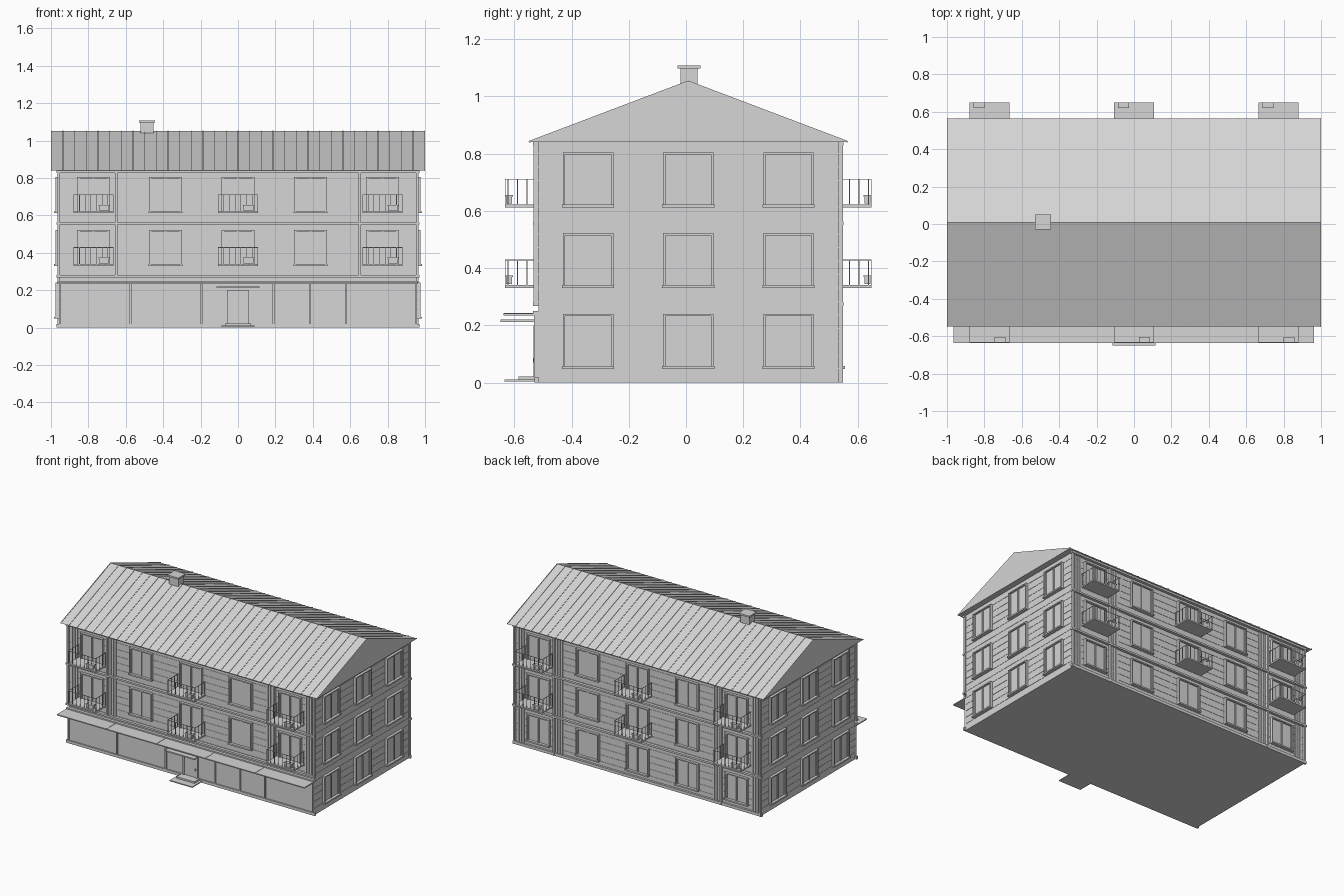
import bpy, bmesh, math
from mathutils import Matrix, Vector

if "Cube" in bpy.data.objects:
    bpy.data.objects.remove(bpy.data.objects["Cube"])

grey = bpy.data.materials.new("plain_grey")
grey.diffuse_color = (0.67, 0.67, 0.67, 1)
grey.use_nodes = True
grey.node_tree.nodes["Principled BSDF"].inputs["Base Color"].default_value = grey.diffuse_color

CY, HX, HY = 0.008, 0.958, 0.523      # building centre and half sizes
EAVE, RIDGE, ROOF_HY = 0.841, 1.052, 0.557
parts = {}


def mesh_for(name):
    return parts.setdefault(name, bmesh.new())


def box(name, x0, x1, y0, y1, z0, z1):
    m = Matrix.Translation(((x0 + x1) / 2, (y0 + y1) / 2, (z0 + z1) / 2)) @ Matrix.Diagonal(
        (abs(x1 - x0), abs(y1 - y0), abs(z1 - z0), 1))
    bmesh.ops.create_cube(mesh_for(name), size=1, matrix=m)


def wall_box(name, side, u0, u1, v0, v1, z0, z1):
    """Box on a facade: u runs along the wall, v points out of it."""
    if side == "front":
        box(name, u0, u1, CY - HY - v0, CY - HY - v1, z0, z1)
    elif side == "back":
        box(name, -u0, -u1, CY + HY + v0, CY + HY + v1, z0, z1)
    elif side == "right":
        box(name, HX + v0, HX + v1, CY + u0, CY + u1, z0, z1)
    else:
        box(name, -HX - v0, -HX - v1, CY - u0, CY - u1, z0, z1)


def window(side, u, z):
    w, h = 0.088, 0.19
    n = side + "_windows"
    wall_box(n, side, u - w, u + w, -0.002, 0.006, z, z + h)              # glass
    for s in (-1, 1):
        wall_box(n, side, u + s * w, u + s * (w - 0.008), 0, 0.018, z, z + h)
        wall_box(n, side, u + s * 0.001, u + s * 0.006, 0, 0.011, z, z + h)
        wall_box(n, side, u + s * (w - 0.008), u + s * (w - 0.014), 0, 0.011, z, z + h)
    wall_box(n, side, u - w, u + w, 0, 0.018, z + h - 0.008, z + h)
    wall_box(n, side, u - w - 0.003, u + w + 0.003, 0, 0.025, z - 0.002, z + 0.008)


def balcony(side, u, z):
    n = side + "_balconies"
    w, d, t, r = 0.107, 0.118, 0.003, z + 0.1
    wall_box(n, side, u - w, u + w, 0, d, z, z + 0.01)                    # slab
    wall_box(n, side, u - w, u + w, d - t, d, r - t, r)                   # rails
    for s in (-1, 1):
        wall_box(n, side, u + s * w, u + s * (w - t), 0, d, r - t, r)
        for k in range(4):
            v = 0.006 + k * 0.033
            wall_box(n, side, u + s * w, u + s * (w - t), v, v + t, z, r)
    for k in range(8):
        c = u - w + (2 * w - t) * k / 7
        wall_box(n, side, c, c + t, d - t, d, z, r)
    wall_box(side + "_planters", side, u + 0.03, u + 0.083, d - 0.025, d - 0.004, z + 0.014, z + 0.038)
    wall_box(side + "_planters", side, u + 0.027, u + 0.086, d - 0.028, d - 0.001, z + 0.038, z + 0.044)


# Main block
box("walls", -HX, HX, CY - HY, CY + HY, 0, EAVE)

# Roof prism
bm = mesh_for("roof")
prof = [(CY - ROOF_HY, EAVE), (CY + ROOF_HY, EAVE), (CY, RIDGE)]
a = [bm.verts.new((-1, y, z)) for y, z in prof]
b = [bm.verts.new((1, y, z)) for y, z in prof]
bm.faces.new(a)
bm.faces.new(b)
for i in range(3):
    j = (i + 1) % 3
    bm.faces.new((a[i], a[j], b[j], b[i]))

# Standing seams on both slopes
slope = math.atan2(RIDGE - EAVE, ROOF_HY)
length = math.hypot(RIDGE - EAVE, ROOF_HY)
for s in (-1, 1):
    for k in range(33):
        x = -0.998 + 1.996 * k / 32
        m = (Matrix.Translation((x, CY + s * ROOF_HY / 2, (EAVE + RIDGE) / 2))
             @ Matrix.Rotation(-s * slope, 4, 'X') @ Matrix.Diagonal((0.004, length, 0.006, 1)))
        bmesh.ops.create_cube(mesh_for("roof_seams"), size=1, matrix=m)

# Chimney
box("chimney", -0.522, -0.451, -0.02, 0.04, 0.98, 1.097)
box("chimney", -0.53, -0.444, -0.03, 0.05, 1.097, 1.108)

# Windows, balconies, cladding lines
FLOORS = (0.05, 0.332, 0.614)
COLS = (-0.772, -0.388, 0, 0.388, 0.772)
for side in ("front", "back", "left", "right"):
    gable = side in ("left", "right")
    half = HY if gable else HX
    for f, z in enumerate(FLOORS):
        if side == "front" and f == 0:
            continue
        for u in ((-0.35, 0, 0.35) if gable else COLS):
            window(side, u, z)
        if not gable and f > 0:
            for u in COLS[::2]:
                balcony(side, u, z - 0.002)
    for k in range(1, 18):
        z = 0.047 * k
        if side != "front" or z > 0.28:
            wall_box("cladding_lines", side, -half, half, 0, 0.002, z, z + 0.003)

# Long facades: string courses and pilasters
for side in ("front", "back"):
    for z0, z1 in ((0.268, 0.281), (0.551, 0.563), (0.828, 0.841)):
        wall_box("string_courses", side, -0.97, 0.97, 0, 0.02, z0, z1)
    base = 0.28 if side == "front" else 0
    for s in (-1, 1):
        for u in (0.645, 0.953):
            wall_box("pilasters", side, s * u, s * (u + 0.012), 0, 0.017, base, EAVE)
        for u in (0.585, 0.605, 0.625, 0.885, 0.905, 0.925):
            wall_box("pilasters", side, s * u, s * (u + 0.014), 0, 0.006, base, EAVE)
    wall_box("plinth", side, -0.97, 0.97, 0, 0.014, 0, 0.02)

# Shop front panels, mullions and long canopy
wall_box("shop_front", "front", -0.955, 0.955, 0, 0.006, 0.02, 0.24)
for x in (-0.953, -0.575, -0.195, 0.19, 0.385, 0.578, 0.953):
    wall_box("shop_mullions", "front", x - 0.005, x + 0.005, 0, 0.016, 0.02, 0.24)
wall_box("shop_canopy", "front", -0.965, 0.963, 0, 0.122, 0.234, 0.241)
for x in (-0.58, -0.19, 0.19, 0.578):
    wall_box("shop_canopy", "front", x - 0.002, x + 0.002, 0, 0.122, 0.241, 0.243)
wall_box("shop_canopy", "front", -0.965, 0.963, 0, 0.02, 0.241, 0.25)

# Entrance door, hood and steps
wall_box("door", "front", -0.052, 0.052, 0, 0.013, 0.02, 0.195)
for s in (-1, 1):
    wall_box("door_frame", "front", s * 0.046, s * 0.058, 0, 0.018, 0.02, 0.2)
wall_box("door_frame", "front", -0.058, 0.058, 0, 0.018, 0.19, 0.2)
wall_box("door_handle", "front", 0.036, 0.041, 0, 0.02, 0.07, 0.085)
wall_box("door_hood", "front", -0.115, 0.115, 0, 0.134, 0.212, 0.221)
wall_box("steps", "front", -0.088, 0.088, 0, 0.12, 0.004, 0.011)
wall_box("steps", "front", -0.07, 0.07, 0, 0.07, 0.011, 0.022)

for name, bm in parts.items():
    bmesh.ops.recalc_face_normals(bm, faces=bm.faces[:])
    me = bpy.data.meshes.new(name)
    bm.to_mesh(me)
    bm.free()
    me.materials.append(grey)
    bpy.context.collection.objects.link(bpy.data.objects.new(name, me))
